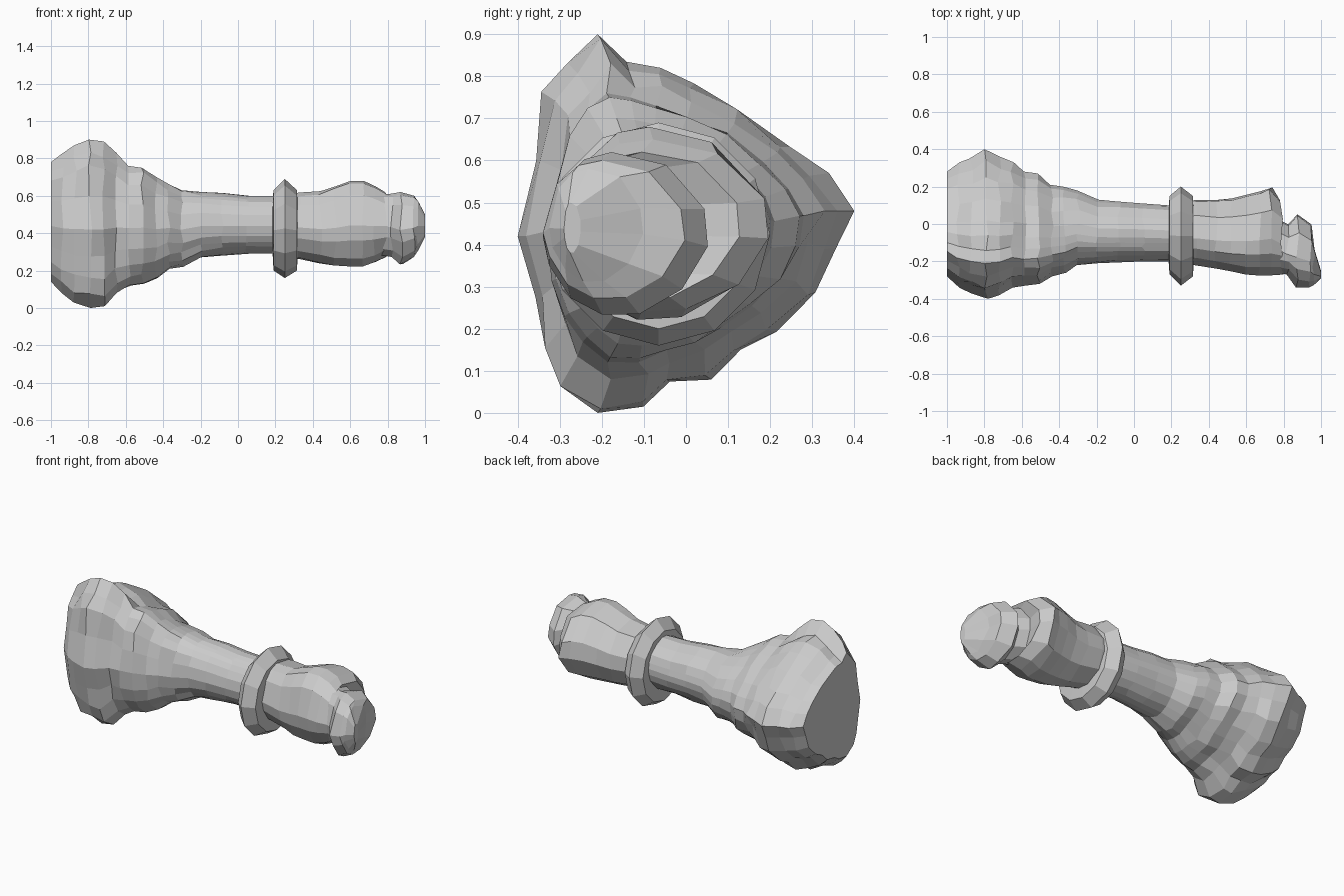
import bpy, bmesh, math, random

if "Cube" in bpy.data.objects:
    bpy.data.objects.remove(bpy.data.objects["Cube"])

random.seed(4)

# Rounded-triangle outline of the broad foot, as (y, z)
FOOT = [(-.40, .42), (-.36, .60), (-.34, .76), (-.28, .83), (-.21, .90), (-.14, .83),
        (-.06, .82), (.02, .78), (.14, .72), (.26, .64), (.34, .57), (.40, .48),
        (.36, .39), (.32, .28), (.22, .19), (.13, .15), (.06, .08), (-.04, .06),
        (-.10, .02), (-.21, .0), (-.31, .06), (-.35, .15), (-.37, .27)]
FOOT = [(y / .40, (z - .45) / .45) for y, z in FOOT]


def fit(pts):
    """Scale an outline to the unit square."""
    lo = [min(p[i] for p in pts) for i in (0, 1)]
    hi = [max(p[i] for p in pts) for i in (0, 1)]
    return [((u - lo[0]) / (hi[0] - lo[0]), (v - lo[1]) / (hi[1] - lo[1])) for u, v in pts]


def section(tri):
    """Unit outline: 1 is the pointed foot, lower is smoother, 0 is a circle."""
    src, n = FOOT, len(FOOT)
    for _ in range(0 if tri > .88 else 1):
        src = [tuple((src[i - 1][c] + 2 * src[i][c] + src[(i + 1) % n][c]) / 4
                     for c in (0, 1)) for i in range(n)]
    pts = []
    for u, v in src:
        a = math.atan2(v, u)
        pts.append((u * tri + math.cos(a) * (1 - tri), v * tri + math.sin(a) * (1 - tri)))
    return fit(pts)


def circle(n):
    return fit([(-math.cos(2 * math.pi * i / n), math.sin(2 * math.pi * i / n))
                for i in range(n)])


def loft(name, rows, outline, jitter=0.0):
    """Skin rows of (x, y0, y1, z0, z1, tri) along x and cap both ends."""
    bm = bmesh.new()
    loops = []
    for i, (x, y0, y1, z0, z1, tri) in enumerate(rows):
        j = jitter if 0 < i < len(rows) - 1 else 0
        loop = []
        for u, v in outline(tri):
            # chipped surface: nudge points a little
            s = 1 - random.uniform(-j / 3, j) if .02 < u < .98 and .02 < v < .98 else 1
            u, v = .5 + (u - .5) * s, .5 + (v - .5) * s
            dx = random.uniform(-.01, .01) if j else 0
            loop.append(bm.verts.new((x + dx, y0 + (y1 - y0) * u, z0 + (z1 - z0) * v)))
        loops.append(loop)
    n = len(loops[0])
    for a, b in zip(loops, loops[1:]):
        for i in range(n):
            k = (i + 1) % n
            bm.faces.new((a[i], a[k], b[k], b[i]))
    bm.faces.new(loops[0])
    bm.faces.new(loops[-1])
    bmesh.ops.recalc_face_normals(bm, faces=bm.faces)
    me = bpy.data.meshes.new(name)
    bm.to_mesh(me)
    bm.free()
    ob = bpy.data.objects.new(name, me)
    bpy.context.collection.objects.link(ob)
    return ob


# Flared foot narrowing into the shaft
foot_rows = [
    (-1.0, -.28, .28, .14, .78, .9),
    (-.94, -.34, .33, .08, .82, 1),
    (-.87, -.37, .35, .03, .87, 1),
    (-.79, -.40, .40, .00, .90, 1),
    (-.72, -.38, .36, .01, .89, .95),
    (-.65, -.34, .33, .08, .83, .9),
    (-.58, -.33, .28, .12, .76, .85),
    (-.51, -.32, .27, .13, .75, .8),
    (-.44, -.28, .21, .16, .70, .7),
    (-.37, -.26, .20, .21, .66, .55),
    (-.30, -.22, .18, .22, .63, .4),
    (-.20, -.21, .13, .27, .62, .2),
    (-.08, -.205, .12, .28, .615, .05),
    (.05, -.20, .11, .29, .60, 0),
    (.18, -.20, .10, .29, .60, 0),
    (.25, -.20, .10, .29, .60, 0)]
loft("foot_and_shaft", foot_rows, section, .045)

# Faceted collar ring
ring_rows = [
    (.185, -.20, .08, .29, .58, 0),
    (.19, -.27, .15, .20, .63, 0),
    (.25, -.33, .20, .16, .69, 0),
    (.315, -.28, .15, .20, .63, 0),
    (.32, -.20, .08, .29, .58, 0)]
loft("collar_ring", ring_rows, lambda t: circle(12))

# Swollen head with a stepped notch and a smaller tip lump
head_rows = [
    (.25, -.21, .12, .27, .61, 0),
    (.33, -.22, .13, .26, .62, 0),
    (.44, -.24, .13, .235, .625, .1),
    (.52, -.255, .14, .225, .65, .25),
    (.60, -.27, .16, .22, .68, .3),
    (.67, -.275, .18, .22, .68, .3),
    (.73, -.275, .20, .24, .65, .3),
    (.79, -.27, .13, .27, .62, .2),
    (.77, -.26, .03, .28, .61, .2),
    (.82, -.27, .00, .27, .61, .2),
    (.875, -.34, .055, .23, .62, .2),
    (.94, -.34, .00, .27, .60, .2),
    (.96, -.325, -.10, .31, .58, .2),
    (1.0, -.29, -.25, .38, .50, .2)]
loft("head", head_rows, lambda t: section(t)[::2], .03)
